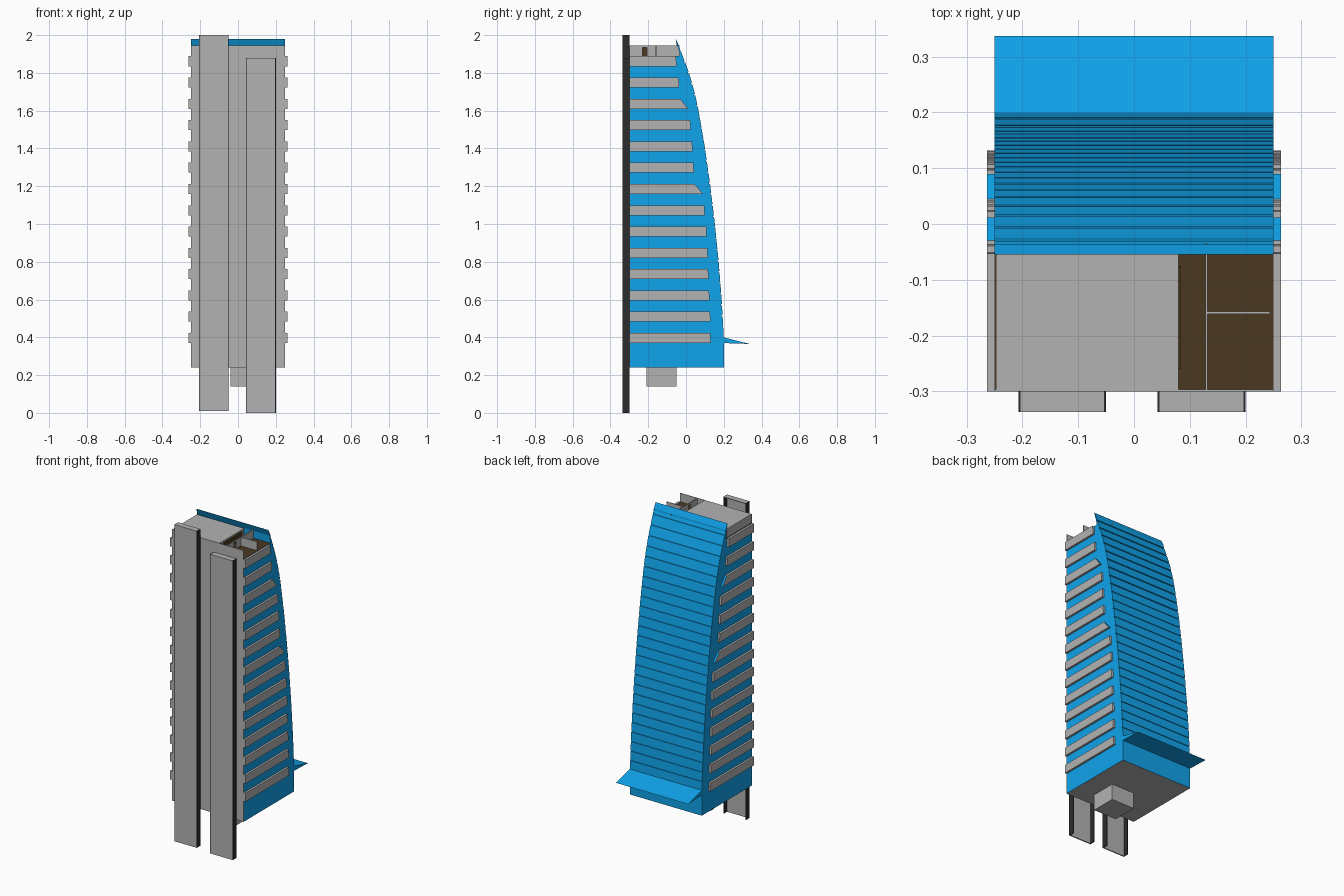
import bpy, bmesh

if "Cube" in bpy.data.objects:
    bpy.data.objects.remove(bpy.data.objects["Cube"])


def material(name, r, g, b):
    m = bpy.data.materials.new(name)
    m.diffuse_color = (r, g, b, 1)
    m.use_nodes = True
    m.node_tree.nodes["Principled BSDF"].inputs["Base Color"].default_value = m.diffuse_color
    return m


BLUE = material("blue", 0.005, 0.37, 0.83)
GREY = material("grey", 0.45, 0.45, 0.45)
BROWN = material("brown", 0.07, 0.04, 0.015)
DARK = material("dark", 0.025, 0.025, 0.025)


def prism(name, pts, x0, x1, mat, edge_mats=None):
    """Extrude a (y, z) outline from x0 to x1; edge_mats recolours single edges."""
    edge_mats = edge_mats or {}
    me = bpy.data.meshes.new(name)
    ob = bpy.data.objects.new(name, me)
    bpy.context.collection.objects.link(ob)
    mats = [mat]
    for m in edge_mats.values():
        if m not in mats:
            mats.append(m)
    for m in mats:
        me.materials.append(m)
    bm = bmesh.new()
    a = [bm.verts.new((x0, y, z)) for y, z in pts]
    b = [bm.verts.new((x1, y, z)) for y, z in pts]
    n = len(pts)
    bm.faces.new(a)
    bm.faces.new(b[::-1])
    for i in range(n):
        j = (i + 1) % n
        f = bm.faces.new((a[i], b[i], b[j], a[j]))
        f.material_index = mats.index(edge_mats.get(i, mat))
    bmesh.ops.recalc_face_normals(bm, faces=bm.faces)
    bm.to_mesh(me)
    bm.free()
    return ob


def box(name, x0, x1, y0, y1, z0, z1, mat=GREY):
    return prism(name, [(y0, z0), (y1, z0), (y1, z1), (y0, z1)], x0, x1, mat)


# Curved rear face: height -> depth
CURVE = [(0.4, 0.2), (0.6, 0.189), (0.8, 0.173), (1.0, 0.153), (1.2, 0.129),
         (1.4, 0.101), (1.6, 0.067), (1.7, 0.045), (1.8, 0.016),
         (1.9, -0.021), (1.98, -0.055)]


def curve_y(z):
    for (z0, y0), (z1, y1) in zip(CURVE, CURVE[1:]):
        if z <= z1:
            return y0 + (y1 - y0) * (z - z0) / (z1 - z0)
    return CURVE[-1][1]


# Tower body with horizontal cladding strips separated by grooves
outline = [(-0.297, 0.24), (0.2, 0.24)]
colours = {0: GREY}
STRIPS = 27
step = 1.58 / STRIPS
for i in range(STRIPS):
    z0 = 0.4 + i * step
    z1 = z0 + step
    outline.append((curve_y(z0), z0))
    if i < STRIPS - 1:
        g = z1 - 0.007
        outline += [(curve_y(g), g), (curve_y(g) - 0.005, g), (curve_y(z1) - 0.005, z1)]
outline += [(-0.055, 1.98), (-0.037, 1.945), (-0.035, 1.89), (-0.297, 1.89)]
n = len(outline)
colours[n - 2] = BROWN
colours[n - 1] = GREY
prism("tower_body", outline, -0.25, 0.25, BLUE, colours)
box("front_wall", -0.25, 0.25, -0.3, -0.297, 0.24, 1.945)

# Rear canopy
prism("rear_canopy", [(0.19, 0.402), (0.337, 0.365), (0.19, 0.37)], -0.25, 0.25, BLUE)

# Side balcony bands, two of them with sloping ends
ENDS = [0.132, 0.13, 0.125, 0.12, 0.116, 0.11, 0.1, (0.09, 0.045), 0.042,
        0.035, 0.025, (0.012, -0.03), -0.036, -0.05]
for i, end in enumerate(ENDS):
    low, high = end if isinstance(end, tuple) else (end, end - 0.003)
    z = 0.37 + i * 0.1127
    pts = [(-0.3, z), (low, z), (high, z + 0.053), (-0.3, z + 0.053)]
    em = {1: BLUE} if isinstance(end, tuple) else {}
    prism("balcony_right", pts, 0.248, 0.263, GREY, em)
    prism("balcony_left", pts, -0.263, -0.248, GREY, em)

# Front pylons: channel sections with dark side flanges
for x0, x1, z0, z1 in [(-0.207, -0.05, 0.01, 2.0), (0.042, 0.2, 0.0, 1.88)]:
    t = 0.004
    box("pylon_face", x0 + t, x1 - t, -0.337, -0.33, z0, z1)
    box("pylon_cap", x0 + t, x1 - t, -0.33, -0.3, z1 - t, z1)
    box("pylon_flange", x0, x0 + t, -0.337, -0.299, z0, z1, DARK)
    box("pylon_flange", x1 - t, x1, -0.337, -0.299, z0, z1, DARK)

# Entrance core below the tower
box("lower_core", -0.04, 0.12, -0.21, -0.05, 0.14, 0.241)

# Roof block and partitions on the open terrace
box("roof_block", -0.247, 0.08, -0.298, -0.053, 1.889, 1.945)
box("terrace_wall", 0.128, 0.132, -0.298, -0.23, 1.889, 1.945)
box("terrace_wall", 0.128, 0.132, -0.207, -0.035, 1.889, 1.945)
box("terrace_lintel", 0.128, 0.132, -0.23, -0.207, 1.935, 1.945)
box("terrace_divider", 0.132, 0.244, -0.161, -0.157, 1.889, 1.945)
box("block_door", 0.08, 0.084, -0.26, -0.075, 1.889, 1.935, BROWN)
